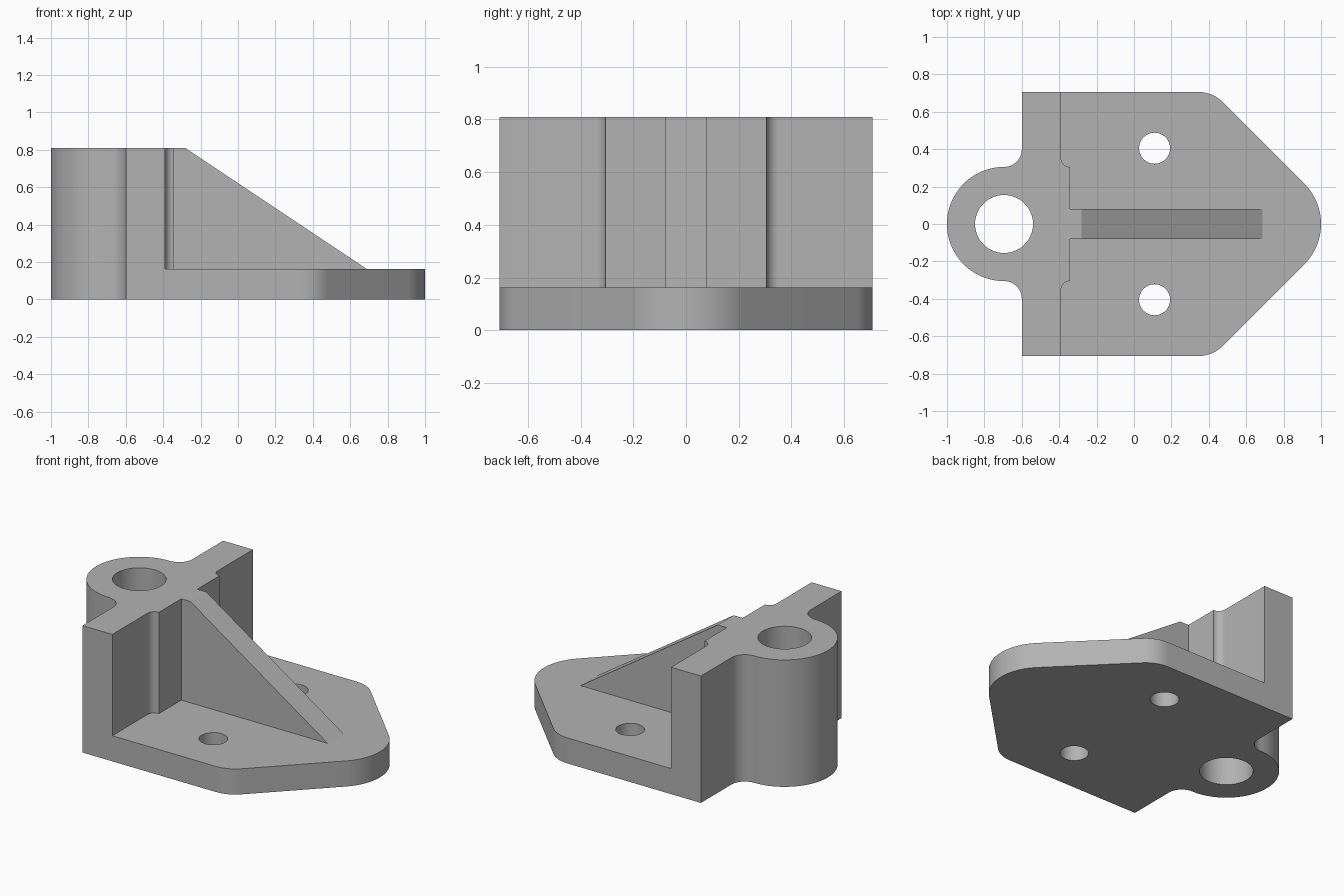
import bpy
import bmesh
from math import radians, sin, cos, pi

cube = bpy.data.objects.get("Cube")
if cube:
    bpy.data.objects.remove(cube, do_unlink=True)

# Main dimensions
HALF_WIDTH = 0.707
HEIGHT = 0.808
PLATE = 0.163
WALL_BACK, WALL_FRONT, PAD_FRONT = -0.6, -0.39, -0.343
BOSS_X, BOSS_R = -0.695, 0.305

steel = bpy.data.materials.new("grey metal")
steel.use_nodes = True
steel.diffuse_color = (0.45, 0.45, 0.45, 1)
steel.node_tree.nodes["Principled BSDF"].inputs["Base Color"].default_value = (0.45, 0.45, 0.45, 1)


def arc(cx, cy, r, start, end, steps=16):
    angles = [radians(start + (end - start) * i / steps) for i in range(steps + 1)]
    return [(cx + r * cos(a), cy + r * sin(a)) for a in angles]


def mirrored(half):
    """Close a +y half outline with its reflection, skipping points on the axis."""
    return half + [(x, -y) for x, y in reversed(half) if y > 1e-5]


def extrude(name, points, vector):
    """Solid made by sweeping a closed outline of 3D points along a vector."""
    bm = bmesh.new()
    face = bm.faces.new([bm.verts.new(p) for p in points])
    swept = bmesh.ops.extrude_face_region(bm, geom=[face])
    moved = [v for v in swept["geom"] if isinstance(v, bmesh.types.BMVert)]
    bmesh.ops.translate(bm, verts=moved, vec=vector)
    bmesh.ops.recalc_face_normals(bm, faces=bm.faces)
    mesh = bpy.data.meshes.new(name)
    bm.to_mesh(mesh)
    bm.free()
    mesh.materials.append(steel)
    obj = bpy.data.objects.new(name, mesh)
    bpy.context.collection.objects.link(obj)
    return obj


def upright(name, outline, bottom, top):
    return extrude(name, [(x, y, bottom) for x, y in outline], (0, 0, top - bottom))


def combine(target, other, operation):
    """Apply a boolean, then remove the helper solid."""
    mod = target.modifiers.new(operation.lower(), "BOOLEAN")
    mod.operation, mod.object, mod.solver = operation, other, "EXACT"
    bpy.context.view_layer.objects.active = target
    bpy.ops.object.modifier_apply(modifier=mod.name)
    bpy.data.objects.remove(other, do_unlink=True)


# Upright wall with rounded boss behind and shallow pad in front
wall_half = arc(BOSS_X, 0, BOSS_R, 180, 90, 32)
wall_half += arc(BOSS_X, BOSS_R + 0.095, 0.095, -90, 0)
wall_half += [(WALL_BACK, HALF_WIDTH), (WALL_FRONT, HALF_WIDTH)]
wall_half += arc(PAD_FRONT, BOSS_R + 0.047, 0.047, 180, 270, 10)
bracket = upright("bracket_body", mirrored(wall_half), 0, HEIGHT)

# Base plate with chamfered corners and a rounded nose
plate_half = [(-0.5, HALF_WIDTH)]
plate_half += arc(0.338, HALF_WIDTH - 0.2, 0.2, 90, 45, 10)
plate_half += arc(1 - BOSS_R, 0, BOSS_R, 45, 0, 16)
combine(bracket, upright("base_plate", mirrored(plate_half), 0, PLATE), "UNION")

# Triangular stiffening rib
slope = [(-0.45, 0.08), (0.6, 0.08), (0.754, 0.12), (0.688, PLATE), (-0.28, HEIGHT), (-0.45, HEIGHT)]
slope = [p for p in slope if p[0] < 0.7]
rib = extrude("stiffening_rib", [(x, -0.08, z) for x, z in slope], (0, 0.16, 0))
combine(bracket, rib, "UNION")

# Vertical bore and the two bolt holes
for x, y, r in ((BOSS_X, 0, 0.155), (0.11, 0.405, 0.083), (0.11, -0.405, 0.083)):
    hole = upright("hole_cutter", arc(x, y, r, 0, 352.5, 47), -0.1, 1)
    combine(bracket, hole, "DIFFERENCE")

# Merge coplanar faces and keep crisp edges
bm = bmesh.new()
bm.from_mesh(bracket.data)
bmesh.ops.remove_doubles(bm, verts=bm.verts, dist=1e-5)
bmesh.ops.dissolve_limit(bm, angle_limit=pi / 360, verts=bm.verts, edges=bm.edges)
bm.to_mesh(bracket.data)
bm.free()
bpy.ops.object.select_all(action="DESELECT")
bracket.select_set(True)
bpy.context.view_layer.objects.active = bracket
bpy.ops.object.shade_smooth_by_angle(angle=radians(25))
